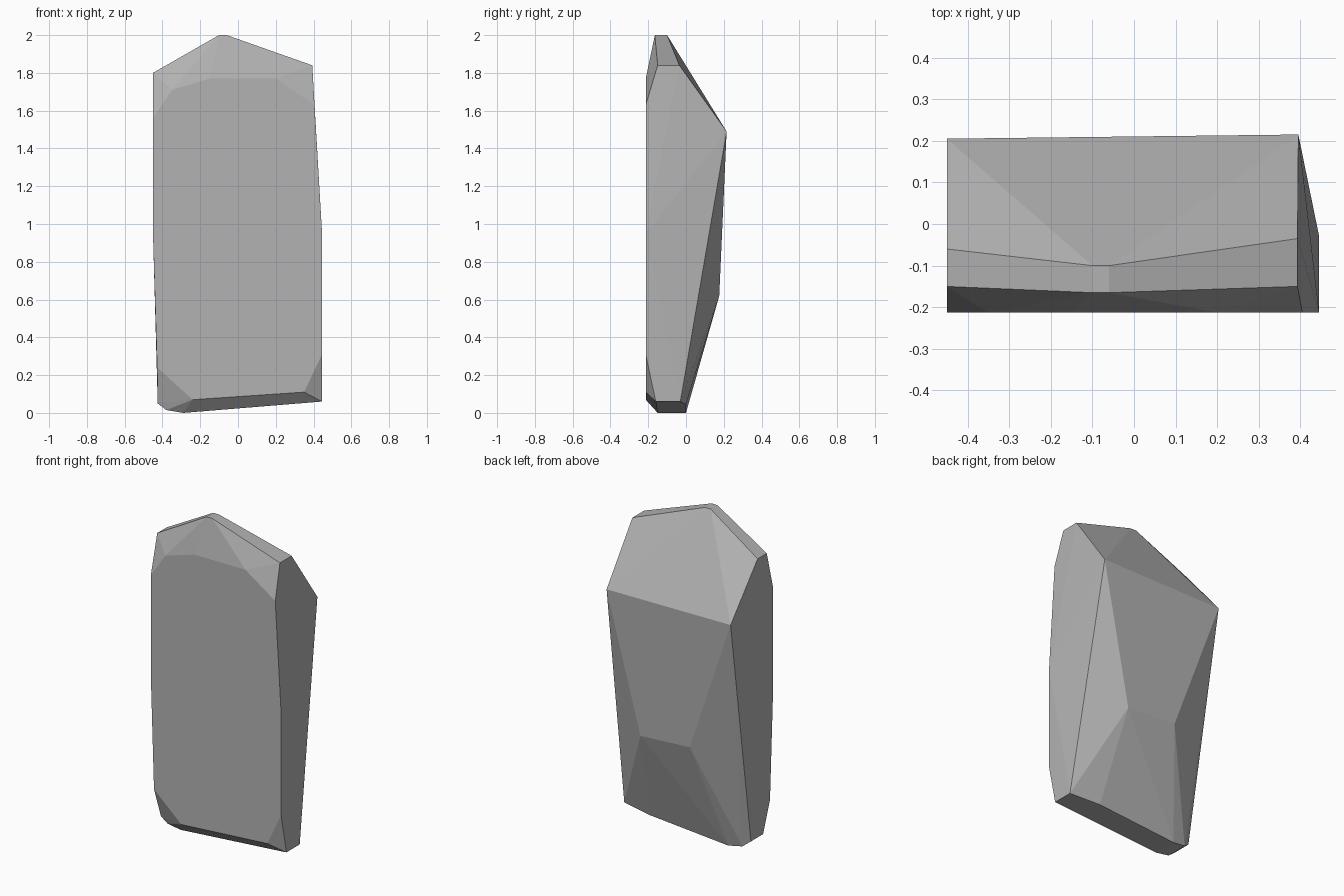
import bpy, bmesh, math

cube = bpy.data.objects.get("Cube")
if cube:
    bpy.data.objects.remove(cube, do_unlink=True)

# Stone colour
stone = bpy.data.materials.new("stone_grey")
stone.use_nodes = True
grey = (0.45, 0.45, 0.45, 1)
stone.diffuse_color = grey
stone.node_tree.nodes["Principled BSDF"].inputs["Base Color"].default_value = grey

# Flat front facet, as an x, z outline
FRONT_Y = -0.213
front = [(-0.45, 1.56), (-0.35, 1.71), (-0.15, 1.77), (0.2, 1.77), (0.405, 1.63),
         (0.445, 0.95), (0.445, 0.31), (0.35, 0.11), (-0.24, 0.07), (-0.428, 0.24), (-0.45, 0.95)]
corners = [(x, FRONT_Y, z) for x, z in front]

# Narrow rim around the top and bottom: x, front y, back y, z
rim = [(-0.1, -0.165, -0.1, 2.0), (-0.06, -0.165, -0.1, 2.0),
       (0.393, -0.15, -0.035, 1.84), (-0.45, -0.15, -0.06, 1.8),
       (0.445, -0.16, -0.03, 0.06), (-0.425, -0.15, -0.03, 0.05),
       (-0.38, -0.15, -0.01, 0.015), (-0.29, -0.15, 0.0, 0.0)]
for x, y0, y1, z in rim:
    corners += [(x, y0, z), (x, y1, z)]

# Back ridge, back belly and the lower back edge
corners += [(0.395, 0.215, 1.49), (-0.45, 0.205, 1.49),
            (0.19, 0.176, 0.62), (-0.15, 0.176, 0.64), (0.25, 0.0, 0.045)]

# Faceted boulder from the hull of its corners
bm = bmesh.new()
for c in corners:
    bm.verts.new(c)
hull = bmesh.ops.convex_hull(bm, input=bm.verts[:])
loose = {g for g in hull["geom_interior"] + hull["geom_unused"] if isinstance(g, bmesh.types.BMVert)}
bmesh.ops.delete(bm, geom=list(loose), context="VERTS")
bmesh.ops.dissolve_limit(bm, angle_limit=math.radians(2), verts=bm.verts[:], edges=bm.edges[:])
bmesh.ops.recalc_face_normals(bm, faces=bm.faces[:])
mesh = bpy.data.meshes.new("boulder")
bm.to_mesh(mesh)
bm.free()
mesh.materials.append(stone)
boulder = bpy.data.objects.new("boulder", mesh)
bpy.context.collection.objects.link(boulder)
